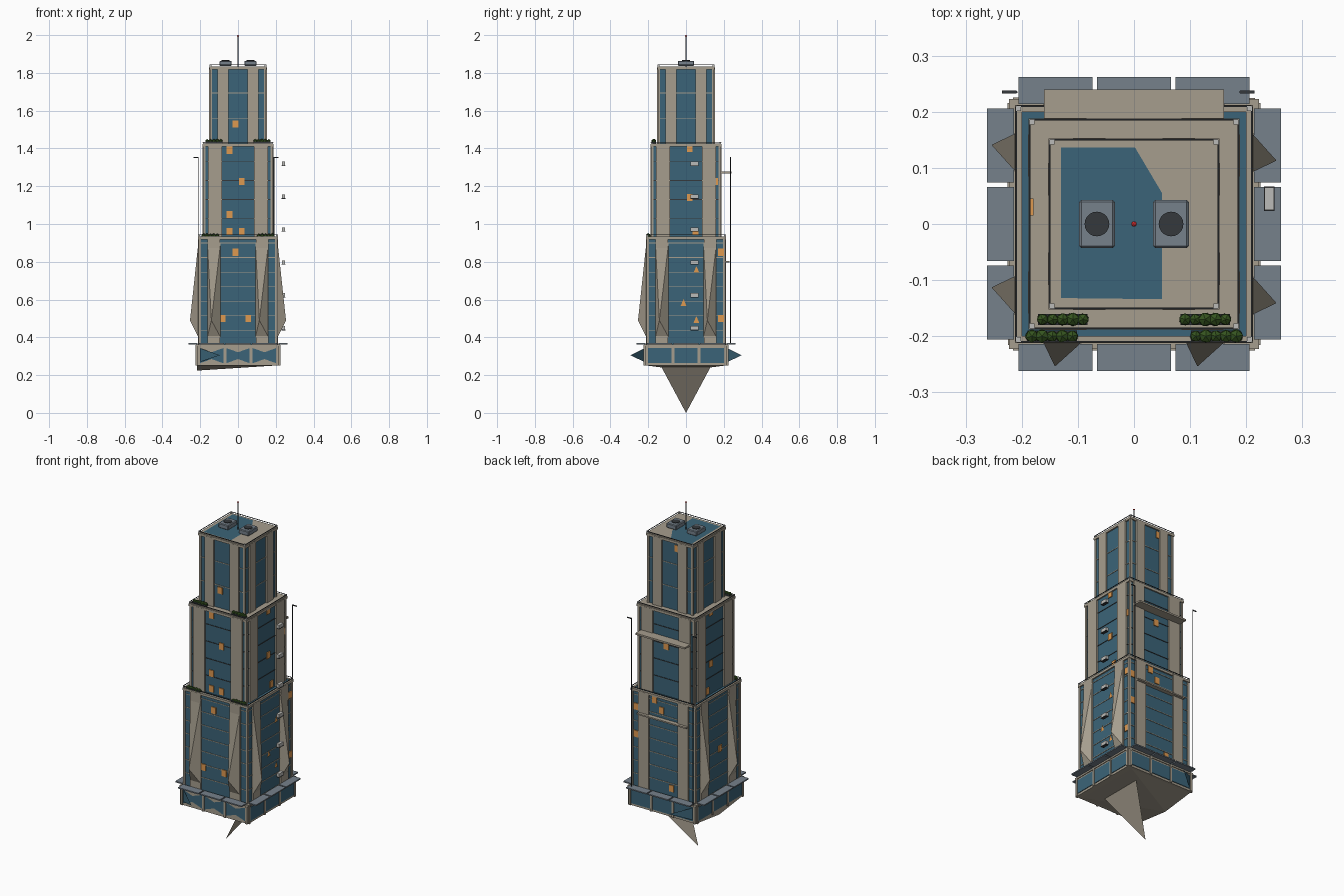
import bpy, bmesh, math, random
from mathutils import Matrix, Vector

random.seed(4)
cube = bpy.data.objects.get("Cube")
if cube:
    bpy.data.objects.remove(cube, do_unlink=True)


def material(name, r, g, b):
    m = bpy.data.materials.new(name)
    m.use_nodes = True
    m.diffuse_color = (r, g, b, 1)
    m.node_tree.nodes["Principled BSDF"].inputs["Base Color"].default_value = (r, g, b, 1)
    return m


STONE = material("stone", .38, .34, .27)
GLASS = material("glass", .044, .127, .188)
METAL = material("metal", .18, .22, .26)
LIGHT = material("light_metal", .5, .5, .48)
DARK = material("dark_metal", .035, .04, .045)
GLOW = material("lit_window", .74, .32, .08)
GREEN = material("leaves", .036, .09, .014)
RED = material("beacon", .6, .02, .02)


def turn(side):
    """Side 0 is the front, then counter-clockwise seen from above."""
    return Matrix.Rotation(side * math.pi / 2, 4, 'Z')


class Part:
    """Collects the pieces of one named part in a single mesh."""

    def __init__(self, name, mat):
        self.name, self.mat, self.bm = name, mat, bmesh.new()

    def box(self, x, y, z, w, d, h, side=0):
        m = turn(side) @ Matrix.Translation((x, y, z)) @ Matrix.Diagonal((w, d, h, 1))
        bmesh.ops.create_cube(self.bm, size=1, matrix=m)

    def panel(self, side, u, out, z, w, d, h):
        self.box(u, -out, z, w, d, h, side)

    def poly(self, pts, side=0):
        vs = [self.bm.verts.new(turn(side) @ Vector(p)) for p in pts]
        return self.bm.faces.new(vs)

    def pyramid(self, base, tip, side=0):
        vs = [self.bm.verts.new(turn(side) @ Vector(p)) for p in base + [tip]]
        self.bm.faces.new(vs[:-1])
        for i in range(len(base)):
            self.bm.faces.new((vs[i], vs[(i + 1) % len(base)], vs[-1]))

    def rod(self, x, y, z0, z1, r, sides=8):
        bmesh.ops.create_cone(self.bm, cap_ends=True, segments=sides, radius1=r, radius2=r,
                              depth=z1 - z0, matrix=Matrix.Translation((x, y, (z0 + z1) / 2)))

    def finish(self):
        bmesh.ops.recalc_face_normals(self.bm, faces=self.bm.faces)
        me = bpy.data.meshes.new(self.name)
        self.bm.to_mesh(me)
        self.bm.free()
        me.materials.append(self.mat)
        ob = bpy.data.objects.new(self.name, me)
        bpy.context.collection.objects.link(ob)
        return ob


# Stepped tower: half width, bottom, top, pilaster centre, pilaster width, floor spacing
TIERS = {"lower": (.204, .36, .93, .128, .068, .077),
         "middle": (.18, .93, 1.42, .122, .075, .1),
         "upper": (.144, 1.42, 1.83, .08, .058, .137)}

for label, (half, z0, z1, pu, pw, step) in TIERS.items():
    mid, tall = (z0 + z1) / 2, z1 - z0
    walls = Part(label + "_walls", GLASS)
    walls.box(0, 0, mid, half * 2, half * 2, tall)
    walls.finish()

    trim = Part(label + "_pilasters", STONE)
    lines = Part(label + "_floor_lines", STONE if label != "middle" else DARK)
    rail = Part(label + "_roof_rail", DARK)
    posts = Part(label + "_rail_posts", LIGHT)
    for side in range(4):
        for s in (-1, 1):
            trim.panel(side, s * pu, half, mid, pw, .018, tall - .004)
        trim.panel(side, half - .001, half - .001, mid, .012, .012, tall)
        trim.panel(side, 0, half + .002, z1 - .004, half * 2 + .016, .012, .014)
        for i in range(1, int(tall / step) + 1):
            z = z0 + i * step
            if z < z1 - .02:
                lines.panel(side, 0, half, z, half * 2, .005, .004)
        rail.panel(side, 0, half + .006, z1 + .012, half * 2 + .01, .003, .003)
        posts.panel(side, half + .002, half + .002, z1 + .007, .009, .009, .016)
    for p in (trim, lines, rail, posts):
        p.finish()

# Roof decks
deck = Part("roof_decks", STONE)
deck.box(0, 0, 1.42, .372, .372, .012)
deck.box(0, 0, 1.83, .3, .3, .01)
deck.finish()
patch = Part("roof_glass_panel", GLASS)
patch.poly([(-.13, -.132, 1.837), (.05, -.134, 1.837), (.05, .055, 1.837),
            (.002, .136, 1.837), (-.13, .136, 1.837)])
patch.finish()

# Rooftop fans and mast
units, fans = Part("roof_fan_units", METAL), Part("roof_fans", DARK)
for x in (-.066, .066):
    units.box(x, 0, 1.85, .064, .086, .028)
    fans.rod(x, 0, 1.86, 1.867, .022, 20)
box_ob = units.finish()
bevel = box_ob.modifiers.new("soft_edges", 'BEVEL')
bevel.width = .004
fans.finish()
mast = Part("mast", DARK)
mast.rod(0, 0, 1.83, 1.995, .0025)
mast.finish()
beacon = Part("mast_beacon", RED)
bmesh.ops.create_icosphere(beacon.bm, subdivisions=2, radius=.005,
                           matrix=Matrix.Translation((0, 0, 1.995)))
beacon.finish()

# Ground storey with shop windows and canopies
base = Part("ground_storey", STONE)
base.box(0, 0, .305, .436, .436, .11)
base.box(0, 0, .358, .446, .446, .01)
shop, canopy = Part("shop_windows", GLASS), Part("canopies", METAL)
for side in range(4):
    for u in (-.14, 0, .14):
        canopy.panel(side, u, .238, .366, .132, .048, .007)
        if side:
            shop.panel(side, u, .218, .303, .124, .008, .08)
        else:
            # bow-tie shaped panes on the front
            shop.poly([(u + a * .062, -.2215, .303 + b * .04) for a, b in
                       ((-1, -1), (0, -.45), (1, -1), (1, 1), (0, .45), (-1, 1))])
    for u in (-.21, -.07, .07, .21):
        base.panel(side, u, .219, .305, .012, .012, .11)
# loose glass shards at the front and back
for s in (-1, 1):
    shop.poly([(-.2, s * .22, .27), (-.2, s * .22, .342), (-.095, s * .295, .305)])
for p in (base, shop, canopy):
    p.finish()

# Underside: shallow skewed pyramid and hanging blade
under = Part("underside", STONE)
under.pyramid([(-.218, -.218, .252), (.218, -.218, .252), (.218, .218, .252),
               (-.218, .218, .252)], (-.217, 0, .224))
under.finish()
blade = Part("hanging_blade", STONE)
blade.poly([(.1, -.135, .252), (.1, .135, .252), (-.08, 0, 0)])
blade.finish()

# Pointed fins on the lower pilasters, absent at the back
fins = Part("pilaster_fins", STONE)
for side in (0, 1, 3):
    for u in (-.127, .127):
        fins.pyramid([(u - .035, -.21, .4), (u + .035, -.21, .4),
                      (u + .035, -.21, .9), (u - .035, -.21, .9)], (u - .014, -.254, .49), side)
fins.finish()

# Back ledges
ledge = Part("back_ledges", STONE)
ledge.box(0, .212, 1.272, .32, .056, .01)
ledge.box(0, .215, .8, .32, .028, .008)
ledge.finish()

# Tall drain poles with short arms
poles = Part("corner_poles", DARK)
for x in (-.21, .19):
    poles.rod(x, .235, .365, 1.355, .0025, 6)
    poles.box(x + (-.012 if x < 0 else .012), .235, 1.353, .026, .005, .005)
poles.finish()

# Wall cooling boxes
coolers, grilles = Part("wall_coolers", LIGHT), Part("cooler_grilles", DARK)
for i in range(6):
    z = .45 + i * .174
    coolers.panel(1, .045, .241, z, .04, .017, .02)
    grilles.panel(1, .045, .241, z - .011, .043, .019, .003)
coolers.finish()
grilles.finish()

# Lit windows: across and height for each side
LIT = [[(-.013, 1.53), (-.045, 1.39), (.02, 1.225), (-.045, 1.05), (-.045, .96), (.02, .96),
        (-.013, .85), (-.08, .5), (.055, .5)],
       [(.02, 1.4), (.02, 1.14), (.155, 1.225), (.185, .85), (.185, .5), (.05, .96)],
       [(.045, 1.79), (0, 1.22), (-.18, .83), (-.18, .67), (-.015, .85), (-.06, .9), (.05, .41)],
       [(-.03, 1.41), (-.03, 1.11), (-.06, .96), (.02, .6)]]
lit = Part("lit_windows", GLOW)
for side, spots in enumerate(LIT):
    for u, z in spots:
        half = next(t[0] for t in TIERS.values() if t[1] <= z < t[2])
        lit.panel(side, u, half + .002, z, .03, .006, .038)
for u, z in ((.055, .76), (-.013, .585), (.055, .495)):
    lit.poly([(u - .015, -.209, z - .018), (u + .015, -.209, z - .018), (u, -.209, z + .018)], 1)
lit.finish()

# Hedges on the two front terraces
hedge, planters = Part("hedges", GREEN), Part("planters", DARK)
for y, z, cx in ((-.17, 1.437, .127), (-.2, .937, .146)):
    for s in (-1, 1):
        planters.box(s * cx, y, z - .007, .088, .02, .014)
        for i in range(5):
            at = Vector((s * cx + (i - 2) * .018, y, z + .001))
            spin = Matrix.Rotation(random.uniform(0, 3), 4, 'Z')
            bmesh.ops.create_icosphere(hedge.bm, subdivisions=1, radius=random.uniform(.011, .014),
                                       matrix=Matrix.Translation(at) @ spin)
hedge.finish()
planters.finish()
